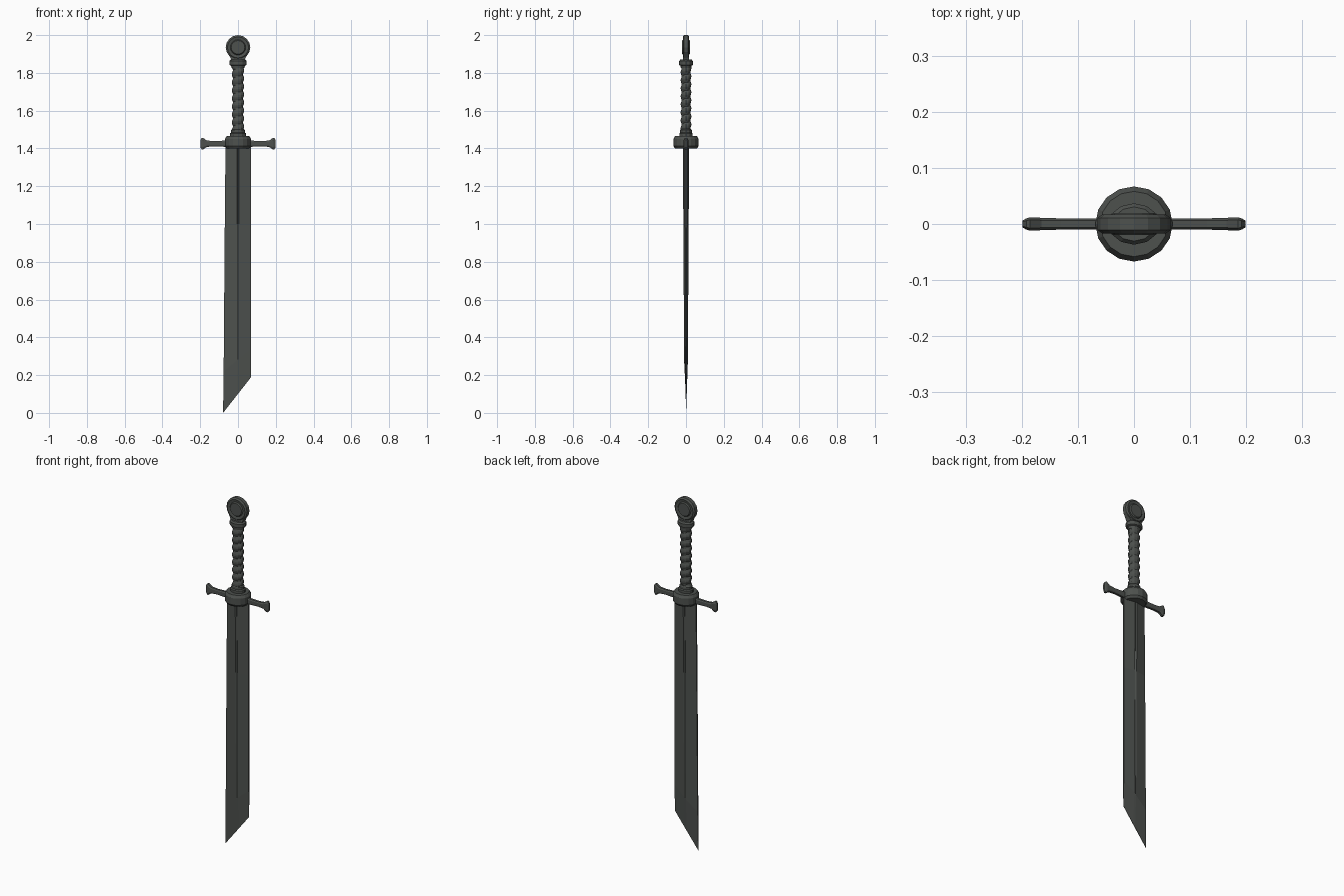
import bpy, bmesh, math
from mathutils import Matrix

if "Cube" in bpy.data.objects:
    bpy.data.objects.remove(bpy.data.objects["Cube"])

steel = bpy.data.materials.new("dark steel")
steel.diffuse_color = (0.075, 0.082, 0.076, 1)
steel.use_nodes = True
steel.node_tree.nodes["Principled BSDF"].inputs["Base Color"].default_value = steel.diffuse_color


def loft(name, rings):
    """Skin a list of equal-length point loops and cap both ends."""
    bm = bmesh.new()
    loops = [[bm.verts.new(p) for p in ring] for ring in rings]
    n = len(loops[0])
    for a, b in zip(loops, loops[1:]):
        for i in range(n):
            j = (i + 1) % n
            bm.faces.new((a[i], a[j], b[j], b[i]))
    bm.faces.new(loops[0][::-1])
    bm.faces.new(loops[-1])
    bmesh.ops.recalc_face_normals(bm, faces=bm.faces)
    mesh = bpy.data.meshes.new(name)
    bm.to_mesh(mesh)
    bm.free()
    mesh.materials.append(steel)
    ob = bpy.data.objects.new(name, mesh)
    bpy.context.collection.objects.link(ob)
    return ob


def lathe(name, profile, sides, sy=1.0):
    """Turn (radius, z) points round the z axis, squashed in y."""
    ang = [2 * math.pi * i / sides for i in range(sides)]
    return loft(name, [[(r * math.cos(a), sy * r * math.sin(a), z) for a in ang]
                       for r, z in profile])


# Blade: flat diamond section with a narrow central groove, slanted tip
def blade_ring(xl, xr, zl, zr, t, e, groove):
    def p(x, y):
        return (x, y, zl + (zr - zl) * (x - xl) / (xr - xl))
    g = 0.006
    front = [p(xl, -e), p(-g, -t), p(0, -t + groove), p(g, -t), p(xr, -e)]
    return front + [(x, -y, z) for x, y, z in reversed(front)]


loft("blade", [
    blade_ring(-0.066, 0.069, 1.42, 1.42, 0.017, 0.004, 0.005),
    blade_ring(-0.070, 0.070, 1.00, 1.00, 0.014, 0.004, 0.005),
    blade_ring(-0.076, 0.070, 0.22, 0.34, 0.010, 0.003, 0.000),
    blade_ring(-0.079, 0.070, 0.00, 0.19, 0.001, 0.0005, 0.000),
])

# Round guard hub and collars above it
lathe("guard_hub", [(0.060, 1.400), (0.069, 1.412), (0.069, 1.450), (0.060, 1.465)], 16, 0.97)
lathe("lower_collar", [(0.042, 1.460), (0.042, 1.480), (0.036, 1.485),
                       (0.036, 1.497), (0.031, 1.503)], 12, 0.85)
lathe("upper_collar", [(0.034, 1.825), (0.037, 1.838), (0.046, 1.842),
                       (0.046, 1.862), (0.038, 1.870)], 12, 0.8)


# Cross guard arms with flared ends
def arm_ring(x, h, d):
    z, c = 1.425, 0.6
    return [(x, sy, z + sz) for sy, sz in (
        (-d, -h * c), (-d * c, -h), (d * c, -h), (d, -h * c),
        (d, h * c), (d * c, h), (-d * c, h), (-d, h * c))]


for side, s in (("left", -1), ("right", 1)):
    loft(side + "_guard_arm", [arm_ring(s * x, h, d) for x, h, d in (
        (0.05, 0.017, 0.010), (0.13, 0.014, 0.010), (0.165, 0.017, 0.011),
        (0.185, 0.031, 0.012), (0.192, 0.030, 0.010), (0.199, 0.020, 0.006))])

# Grip with a spiral wrap
rows, sides, bottom, top = 40, 12, 1.495, 1.835
grip = []
for k in range(rows + 1):
    z = bottom + (top - bottom) * k / rows
    ring = []
    for i in range(sides):
        a = 2 * math.pi * i / sides
        wave = abs(math.sin(math.pi * (z - bottom) / 0.0425 - a / 2))
        r = 0.025 + 0.008 * wave
        ring.append((r * math.cos(a), 0.86 * r * math.sin(a), z))
    grip.append(ring)
loft("grip", grip)

# Disc pommel with a raised boss on each face, and its neck
half = [(0.036, 0.020), (0.041, 0.014), (0.056, 0.017), (0.065, 0.011)]
disc = [(r, -y) for r, y in half] + [(r, y) for r, y in reversed(half)]
pommel = lathe("pommel", disc, 16)
pommel.data.transform(Matrix.Translation((0, 0, 1.935)) @ Matrix.Rotation(math.pi / 2, 4, 'X'))


def box_ring(w, d, z):
    return [(-w, -d, z), (w, -d, z), (w, d, z), (-w, d, z)]


loft("pommel_neck", [box_ring(0.034, 0.017, 1.862), box_ring(0.040, 0.015, 1.880),
                     box_ring(0.054, 0.012, 1.902)])
